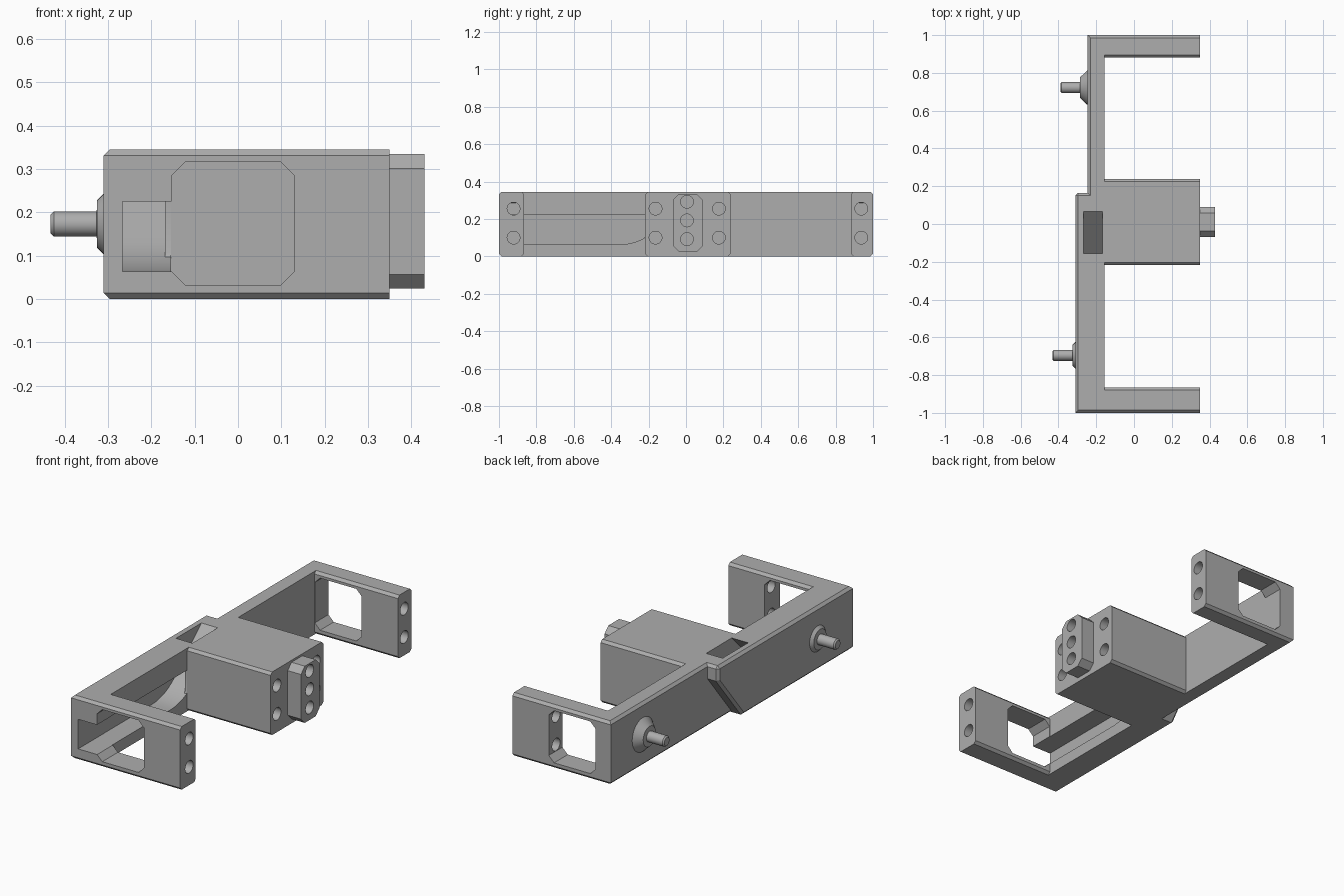
import bpy, bmesh, math
from mathutils import Vector

if "Cube" in bpy.data.objects:
    bpy.data.objects.remove(bpy.data.objects["Cube"])

grey = bpy.data.materials.new("plain grey")
grey.diffuse_color = (0.42, 0.42, 0.42, 1)
grey.use_nodes = True
grey.node_tree.nodes["Principled BSDF"].inputs["Base Color"].default_value = grey.diffuse_color
H, C = 0.345, 0.014          # body height, chamfer size


def finish(name, bm):
    bmesh.ops.recalc_face_normals(bm, faces=bm.faces)
    me = bpy.data.meshes.new(name)
    bm.to_mesh(me)
    bm.free()
    me.materials.append(grey)
    ob = bpy.data.objects.new(name, me)
    bpy.context.collection.objects.link(ob)
    return ob


def prism(name, pts, axis, lo, hi, chamfer=None, size=C):
    """Extrude a 2D profile along x (pts are y,z) or y (pts are x,z);
    chamfer(a, b) picks the edges to bevel."""
    bm = bmesh.new()
    place = (lambda p, t: (t, p[0], p[1])) if axis == "x" else (lambda p, t: (p[0], t, p[1]))
    a = [bm.verts.new(place(p, lo)) for p in pts]
    b = [bm.verts.new(place(p, hi)) for p in pts]
    bm.faces.new(a)
    bm.faces.new(b)
    for i in range(len(pts)):
        j = (i + 1) % len(pts)
        bm.faces.new((a[i], a[j], b[j], b[i]))
    if chamfer:
        edges = [e for e in bm.edges if chamfer(e.verts[0].co, e.verts[1].co)]
        bmesh.ops.bevel(bm, geom=edges, offset=size, segments=1, affect="EDGES")
    return finish(name, bm)


def rect(a0, a1, b0=0, b1=H):
    return [(a0, b0), (a1, b0), (a1, b1), (a0, b1)]


def octagon(a0, a1, b0, b1, c):
    return [(a0 + c, b0), (a1 - c, b0), (a1, b0 + c), (a1, b1 - c),
            (a1 - c, b1), (a0 + c, b1), (a0, b1 - c), (a0, b0 + c)]


def lathe_x(name, profile, y, z, n=32):
    """Closed round part along x from (x, radius) stations."""
    bm = bmesh.new()
    rings = [[bm.verts.new((x, y + r * math.cos(2 * math.pi * k / n),
                            z + r * math.sin(2 * math.pi * k / n))) for k in range(n)]
             for x, r in profile]
    for p, q in zip(rings, rings[1:]):
        for k in range(n):
            bm.faces.new((p[k], p[(k + 1) % n], q[(k + 1) % n], q[k]))
    bm.faces.new(rings[0])
    bm.faces.new(rings[-1])
    return finish(name, bm)


def combine(target, other, op):
    m = target.modifiers.new(op.lower(), "BOOLEAN")
    m.operation, m.solver, m.object = op, "EXACT", other
    bpy.context.view_layer.objects.active = target
    bpy.ops.object.modifier_apply(modifier=m.name)
    bpy.data.objects.remove(other)


def both(a, b, i, v):
    return abs(a[i] - v) < 1e-4 and abs(b[i] - v) < 1e-4


def level(a, b):
    return both(a, b, 2, 0) or both(a, b, 2, H)


def along_x(a, b):
    return abs(a.x - b.x) > 1e-4


# Thick spine half with a slanted step at its end
frame = prism("frame", [(-1, 0), (-0.05, 0), (0.165, 0.265), (0.165, H), (-1, H)],
              "x", -0.31, -0.155,
              lambda a, b: (both(a, b, 0, -0.31) and not both(a, b, 1, -1))
              or (level(a, b) and (both(a, b, 1, -1) or both(a, b, 1, 0.165)) and a.z > -1
                  and not both(a, b, 2, 0)) or (both(a, b, 1, -1) and both(a, b, 2, 0)))

# Thin spine half
combine(frame, prism("thin_spine", rect(-0.4, 1), "x", -0.245, -0.155,
                     lambda a, b: level(a, b) and (both(a, b, 0, -0.245) or both(a, b, 1, 1))),
        "UNION")

# Two end arms and the central block
for y0, y1 in ((-1, -0.865), (0.882, 1), (-0.218, 0.238)):
    combine(frame, prism("arm", rect(y0, y1), "x", -0.2, 0.35, along_x), "UNION")

# Octagonal plug on the block
combine(frame, prism("plug", octagon(-0.07, 0.09, 0.024, 0.334, 0.033), "x", 0.3, 0.43), "UNION")

# Windows through the arms
for y0, y1 in ((-1.1, -0.8), (0.8, 1.1)):
    combine(frame, prism("window", octagon(-0.153, 0.13, 0.032, 0.317, 0.032), "y", y0, y1),
            "DIFFERENCE")

# Cable channel: runs along the spine, then curves up and out of the top
R, ys = 0.29, -0.36
arc = [(ys + R * math.sin(t), 0.063 + R * (1 - math.cos(t)))
       for t in (math.radians(45) * k / 8 for k in range(9))]
ye, ze = arc[-1]
slope = (0.065 - ye) / (H - ze)
top = 0.42
ramp = [(-1.1, 0.063)] + arc + [(ye + slope * (top - ze), top), (-0.08, top),
                                (-0.275, 0.225), (-1.1, 0.225)]
combine(frame, prism("channel", ramp, "x", -0.267, -0.168), "DIFFERENCE")
low = [p for p in arc if p[0] < -0.22]
side = [(-1.1, 0.063)] + low + [(-0.219, low[-1][1] + 0.01), (-0.219, 0.225), (-1.1, 0.225)]
combine(frame, prism("channel_side", side, "x", -0.267, -0.15), "DIFFERENCE")

# Screw holes: through the arm ends into the windows, blind in block and plug
holes = [(y, z, 0.1, 0.4) for y in (-0.922, 0.937) for z in (0.1, 0.255)]
holes += [(y, z, 0.15, 0.4) for y in (-0.163, 0.176) for z in (0.1, 0.255)]
holes += [(0.005, z, 0.2, 0.5) for z in (0.092, 0.192, 0.292)]
for y, z, x0, x1 in holes:
    combine(frame, lathe_x("hole", [(x0, 0.034), (x1, 0.034)], y, z), "DIFFERENCE")

# Pegs with conical collars on the outside of the spine
pegs = [lathe_x("rear_peg", [(-0.23, 0.093), (-0.245, 0.093), (-0.285, 0.055), (-0.286, 0.029),
                             (-0.383, 0.029), (-0.39, 0.022)], 0.722, 0.173),
        lathe_x("front_peg", [(-0.295, 0.07), (-0.31, 0.07), (-0.325, 0.055), (-0.326, 0.029),
                              (-0.425, 0.029), (-0.432, 0.022)], -0.695, 0.173)]

for ob in [frame] + pegs:
    bpy.ops.object.select_all(action="DESELECT")
    ob.select_set(True)
    bpy.context.view_layer.objects.active = ob
    bpy.ops.object.shade_smooth_by_angle(angle=math.radians(25))
